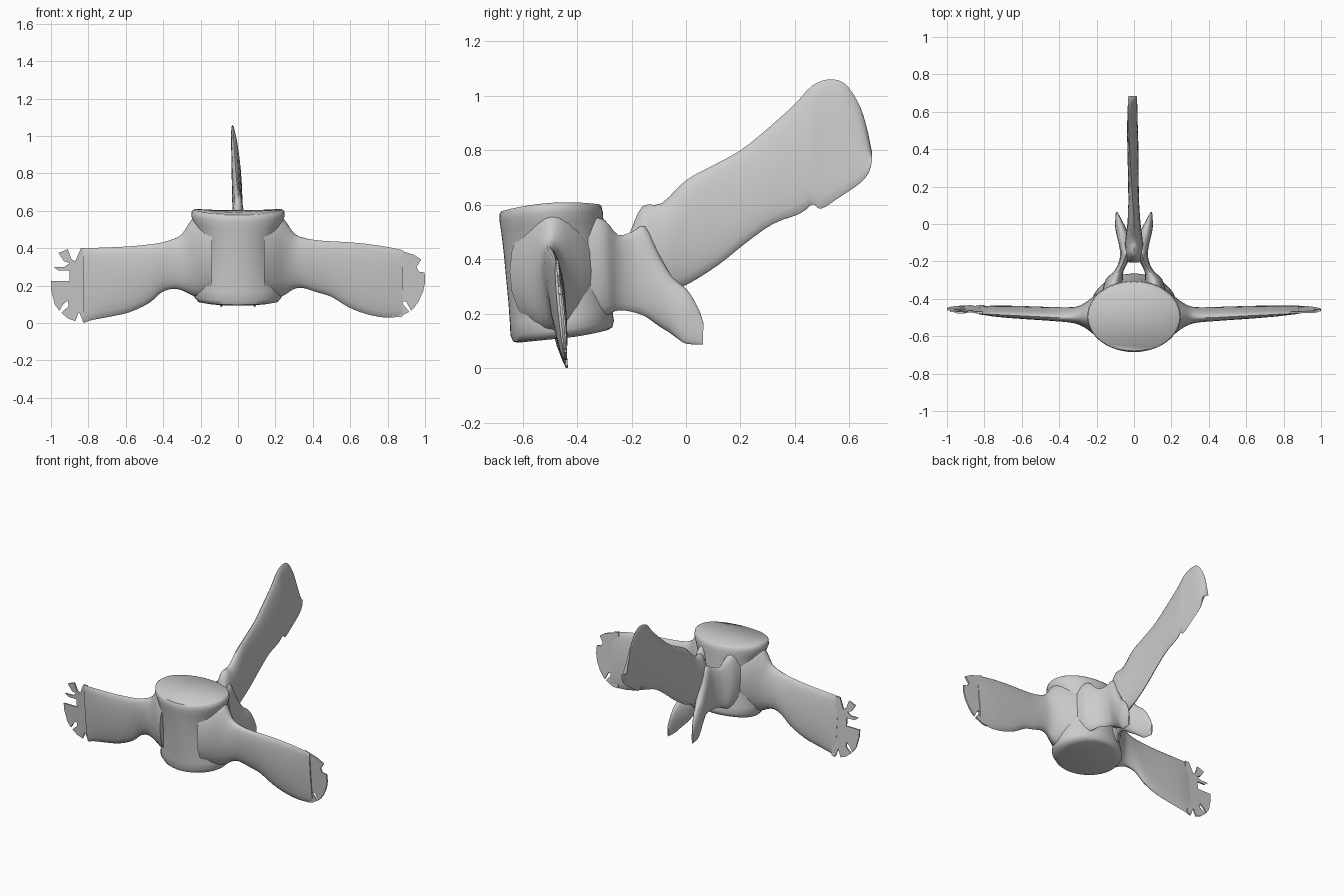
import bpy, bmesh, math
from mathutils import Vector


def finish(name, bm, angle=40):
    bmesh.ops.recalc_face_normals(bm, faces=bm.faces)
    me = bpy.data.meshes.new(name)
    bm.to_mesh(me)
    bm.free()
    ob = bpy.data.objects.new(name, me)
    bpy.context.collection.objects.link(ob)
    bpy.ops.object.select_all(action='DESELECT')
    ob.select_set(True)
    bpy.context.view_layer.objects.active = ob
    bpy.ops.object.shade_smooth_by_angle(angle=math.radians(angle))
    return ob


def smooth(rows, steps):
    # Catmull-Rom interpolation through rows of numbers
    out = []
    n = len(rows)
    for i in range(n - 1):
        p0, p1, p2, p3 = (rows[max(0, min(n - 1, i + k))] for k in (-1, 0, 1, 2))
        for s in range(steps):
            t = s / steps
            out.append([0.5 * (2 * b + (c - a) * t + (2 * a - 5 * b + 4 * c - d) * t * t
                               + (3 * b - a - 3 * c + d) * t ** 3)
                        for a, b, c, d in zip(p0, p1, p2, p3)])
    out.append(list(rows[-1]))
    return out


def skin(name, rings, angle=40):
    bm = bmesh.new()
    vs = [[bm.verts.new(p) for p in r] for r in rings]
    n = len(vs[0])
    for a, b in zip(vs, vs[1:]):
        for i in range(n):
            j = (i + 1) % n
            bm.faces.new((a[i], a[j], b[j], b[i]))
    bm.faces.new(vs[0])
    bm.faces.new(vs[-1])
    return finish(name, bm, angle)


def blade(name, rows, across, steps=3, n=20):
    # each row: edge point A (3), edge point B (3), half thickness
    rings = []
    for r in smooth(rows, steps):
        a, b, h = Vector(r[:3]), Vector(r[3:6]), max(r[6], 0.003)
        c, d = (a + b) / 2, (a - b) / 2
        rings.append([c + d * math.cos(u) + across * h * math.sin(u)
                      for u in (2 * math.pi * i / n for i in range(n))])
    return skin(name, rings, 60)


# hub: leaning oval drum with a slight waist (t, half x, half y)
rings = []
for t, rx, ry in [(0, .18, .165), (.012, .215, .182), (.06, .235, .19), (.15, .23, .188), (.3, .215, .186),
                  (.5, .205, .186), (.7, .21, .186), (.85, .235, .188), (.93, .25, .19),
                  (.985, .247, .187), (1, .237, .18)]:
    ring = []
    for i in range(48):
        u = 2 * math.pi * i / 48
        dy = ry * math.sin(u)
        bottom = .11 + .10 * dy + .5 * max(dy, 0) ** 2
        top = .607 + .07 * dy - .55 * dy * dy
        ring.append((rx * math.cos(u), -.452 - .046 * t + dy, bottom + (top - bottom) * t))
    rings.append(ring)
skin("hub", rings, 50)

# side blades: x, top z, bottom z, half thickness
right = [(.14, .59, .12, .16), (.2, .585, .13, .115), (.25, .55, .15, .075), (.3, .48, .182, .048),
         (.35, .456, .187, .038), (.42, .443, .165, .034), (.5, .437, .14, .032), (.59, .432, .085, .03),
         (.68, .424, .05, .027), (.78, .41, .03, .022), (.88, .39, .035, .012)]
left = [(.14, .59, .12, .16), (.2, .585, .13, .115), (.25, .55, .15, .075), (.3, .475, .175, .048),
        (.35, .448, .183, .038), (.41, .43, .163, .034), (.475, .42, .107, .032), (.58, .41, .058, .03),
        (.68, .405, .035, .027), (.76, .402, .02, .022), (.83, .398, .005, .012)]
for label, sx, rows in (("right_blade", 1, right), ("left_blade", -1, left)):
    full = []
    for x, zt, zb, h in rows:
        y = -.488 + .03 * max(0, (x - .3) / .6)
        tilt = .018 * min(1, max(0, (x - .2) / .2))
        full.append((sx * x, y - tilt, zt, sx * x, y + tilt, zb, h))
    blade(label, full, Vector((0, 1, 0)))


# torn thin tips of the side blades
def torn_tip(name, outline):
    bm = bmesh.new()
    layers = [[bm.verts.new((x, -.456 - .09 * (z - .2) + o, z)) for x, z in outline] for o in (-.005, .005)]
    n = len(outline)
    for L in layers:
        bm.faces.new(L)
    for i in range(n):
        j = (i + 1) % n
        bm.faces.new((layers[0][i], layers[0][j], layers[1][j], layers[1][i]))
    finish(name, bm, 30)


torn_tip("right_torn_tip", [
    (.84, .398), (.94, .365), (.98, .34), (.955, .30), (.965, .275), (.998, .27), (1.0, .22), (.99, .17),
    (.965, .115), (.94, .08), (.925, .066), (.90, .115), (.872, .115), (.895, .085), (.915, .06),
    (.86, .032), (.82, .03)])
torn_tip("left_torn_tip", [
    (-.81, .40), (-.84, .40), (-.87, .33), (-.89, .34), (-.91, .395), (-.96, .375), (-.93, .33), (-.90, .32),
    (-.93, .30), (-.985, .30), (-.96, .28), (-.90, .28), (-.90, .225), (-1.0, .225), (-1.0, .18), (-.98, .10),
    (-.955, .065), (-.935, .10), (-.91, .12), (-.905, .09), (-.945, .055), (-.91, .025), (-.87, .01),
    (-.85, .06), (-.825, 0), (-.80, .01)])

# rear blade: upper edge (y, z), lower edge (y, z), half thickness
tail = [(-.205, .50, -.2, .22, .045), (-.16, .595, -.15, .2, .05), (-.09, .605, -.06, .28, .045),
        (0, .69, .01, .31, .035), (.1, .745, .12, .38, .029), (.2, .80, .22, .46, .027),
        (.3, .88, .32, .53, .026), (.4, .97, .42, .568, .024), (.46, 1.035, .465, .602, .022),
        (.52, 1.06, .495, .585, .019), (.58, 1.048, .56, .625, .016), (.63, .98, .64, .68, .013),
        (.66, .90, .672, .72, .009), (.684, .79, .684, .765, .004)]
rows = []
for ya, za, yb, zb, h in tail:
    lean = min(1, max(0, ya / .52))
    rows.append((-.03 * lean, ya, za, .014 * lean, yb, zb, h))
blade("rear_blade", rows, Vector((1, 0, 0)))

# paired brackets from hub, running into the two flared lower fins
fin = [(.11, -.36, .56, -.36, .17, .06), (.105, -.30, .545, -.29, .195, .045), (.08, -.25, .49, -.25, .212, .025),
       (.055, -.2, .50, -.2, .207, .025), (.04, -.15, .52, -.15, .19, .035), (.045, -.10, .42, -.10, .155, .038),
       (.06, -.05, .335, -.06, .13, .034), (.075, .005, .287, -.03, .108, .026),
       (.085, .045, .22, .0, .09, .015), (.092, .064, .165, .062, .086, .005)]
for label, sx in (("right_fin", 1), ("left_fin", -1)):
    blade(label, [(sx * x, ya, za, sx * x, yb, zb, h) for x, ya, za, yb, zb, h in fin], Vector((1, 0, 0)))
